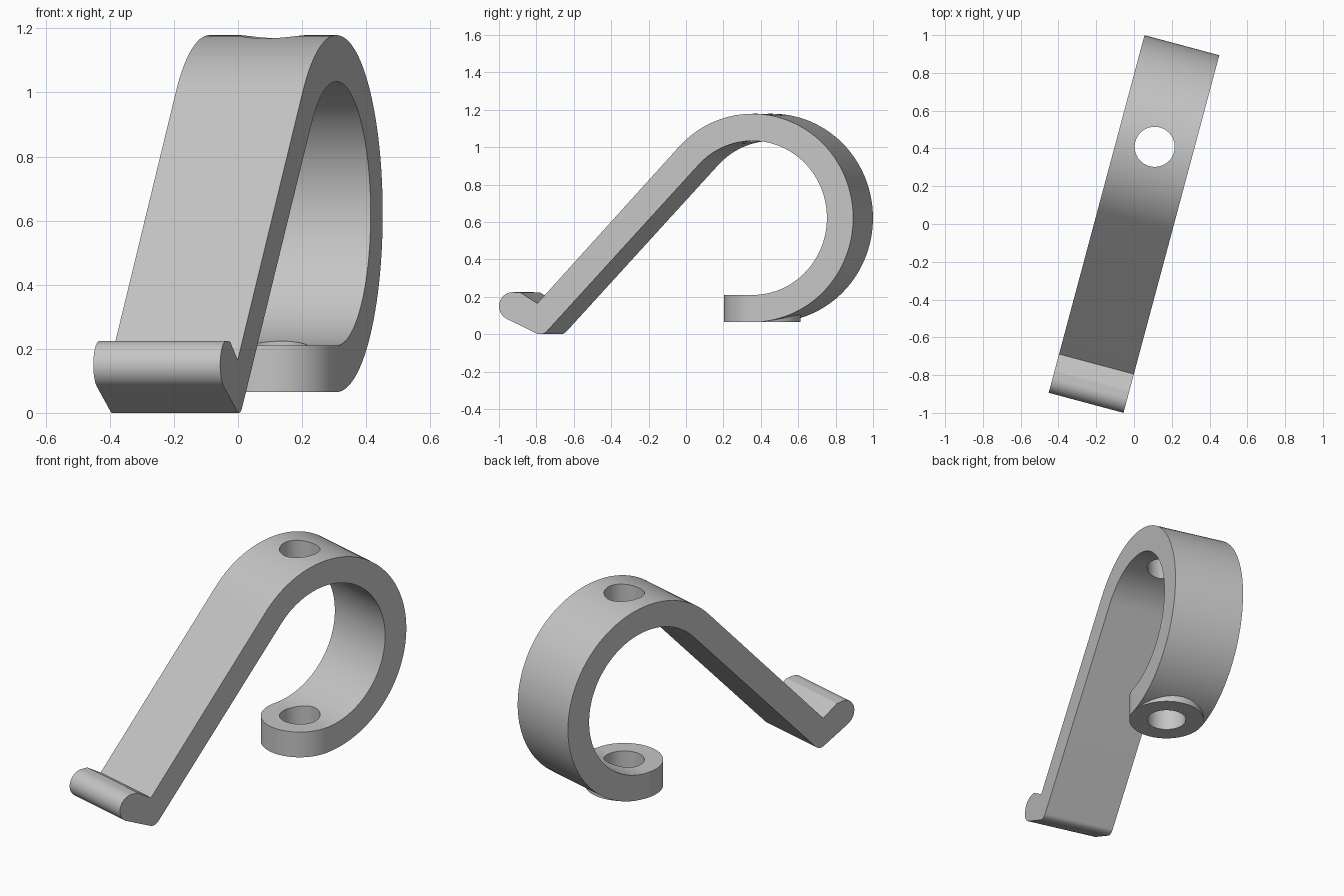
import bpy, bmesh
from math import sin, cos, radians

cube = bpy.data.objects.get("Cube")
if cube:
    bpy.data.objects.remove(cube, do_unlink=True)

HALF_WIDTH = 0.205
RING_Y, RING_Z = 0.423, 0.622
OUTER, INNER = 0.557, 0.412
SLOPE = 137  # ring angle where the straight arm leaves tangentially

grey = bpy.data.materials.new("plain grey")
grey.use_nodes = True
colour = (0.56, 0.56, 0.56, 1)
grey.diffuse_color = colour
grey.node_tree.nodes["Principled BSDF"].inputs["Base Color"].default_value = colour


def arc(cy, cz, r, start, end, steps):
    """Points on an arc in the side plane, angles in degrees."""
    angles = [radians(start + (end - start) * i / steps) for i in range(steps + 1)]
    return [(cy + r * cos(a), cz + r * sin(a)) for a in angles]


def cylinder(name, radius, low, high):
    bpy.ops.mesh.primitive_cylinder_add(
        vertices=96, radius=radius, depth=high - low,
        location=(0, RING_Y, (low + high) / 2))
    obj = bpy.context.object
    obj.name = name
    obj.data.materials.append(grey)
    return obj


def combine(target, tool, operation):
    mod = target.modifiers.new(operation.title(), 'BOOLEAN')
    mod.operation, mod.solver, mod.object = operation, 'EXACT', tool
    bpy.context.view_layer.objects.active = target
    bpy.ops.object.modifier_apply(modifier=mod.name)
    bpy.data.objects.remove(tool, do_unlink=True)


# Side profile: outer ring, arm top, lip, rounded heel, arm underside, inner ring
outline = arc(RING_Y, RING_Z, OUTER, -90, SLOPE, 72)
outline += [(-0.768, 0.165), (-0.86, 0.222)]
outline += arc(-0.905, 0.15, 0.075, 85, 243, 18)
outline += arc(-0.752, 0.05, 0.05, 243, 317, 10)
outline += arc(RING_Y, RING_Z, INNER, SLOPE, -90, 72)

# Extrude the profile across the strip width
bm = bmesh.new()
side = bm.faces.new([bm.verts.new((-HALF_WIDTH, y, z)) for y, z in outline])
grown = bmesh.ops.extrude_face_region(bm, geom=[side])
moved = [v for v in grown["geom"] if isinstance(v, bmesh.types.BMVert)]
bmesh.ops.translate(bm, verts=moved, vec=(2 * HALF_WIDTH, 0, 0))
bmesh.ops.recalc_face_normals(bm, faces=bm.faces)
mesh = bpy.data.meshes.new("hook_strip")
bm.to_mesh(mesh)
bm.free()
mesh.materials.append(grey)
strip = bpy.data.objects.new("hook_strip", mesh)
bpy.context.collection.objects.link(strip)

# Round mounting pad at the ring end, then one bore through pad and ring top
pad = cylinder("mounting_pad", HALF_WIDTH - 0.0005, RING_Z - OUTER - 0.0005, RING_Z - INNER + 0.0005)
combine(strip, pad, 'UNION')
bore = cylinder("bore_cutter", 0.106, -0.2, 1.4)
combine(strip, bore, 'DIFFERENCE')

# Turn the whole hook and shade it
bpy.ops.object.select_all(action='DESELECT')
strip.select_set(True)
bpy.context.view_layer.objects.active = strip
strip.rotation_euler.z = radians(-15)
bpy.ops.object.transform_apply(location=False, rotation=True, scale=False)
bpy.ops.object.shade_smooth_by_angle(angle=radians(25))
